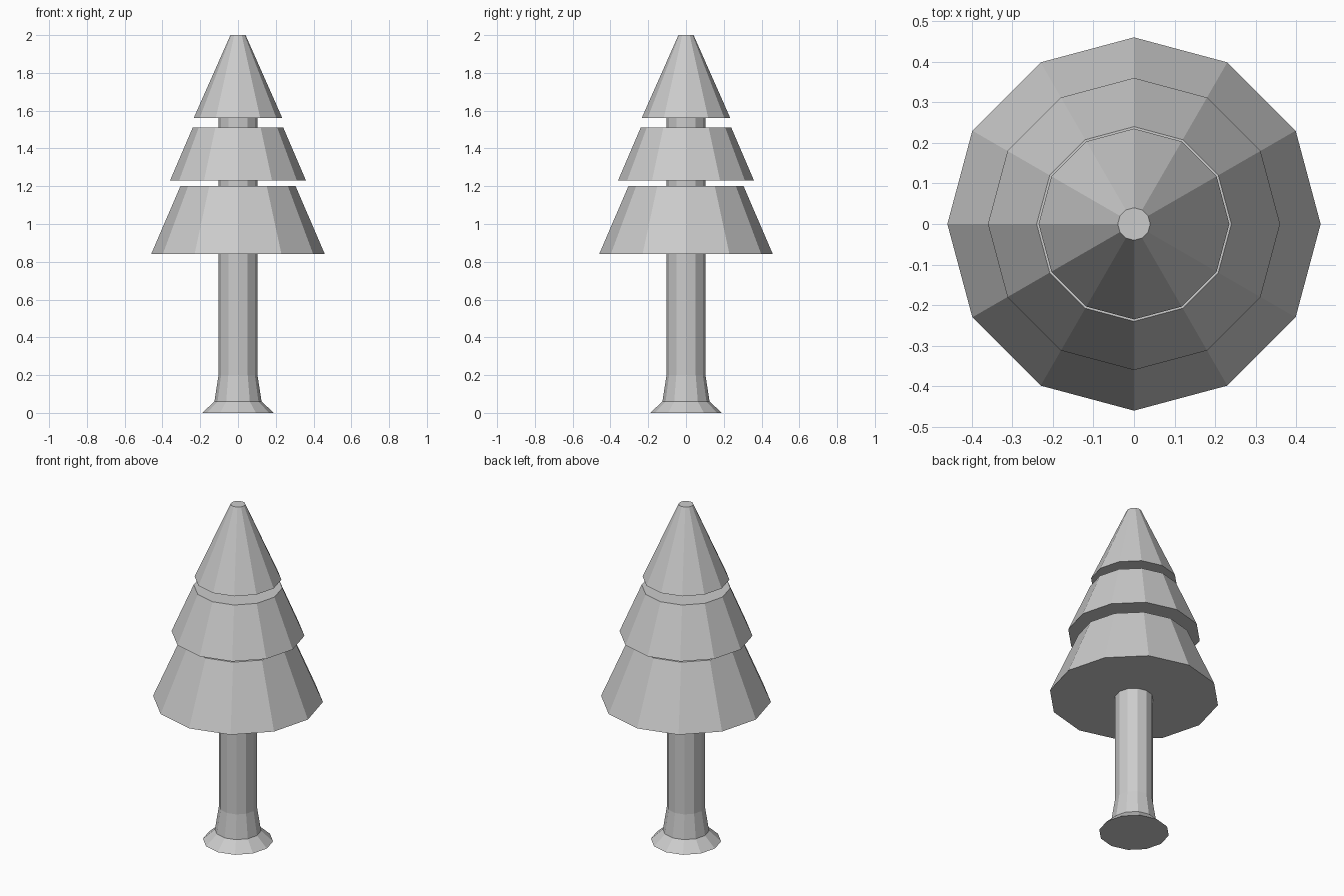
import bpy, bmesh
from math import cos, sin, pi

if "Cube" in bpy.data.objects:
    bpy.data.objects.remove(bpy.data.objects["Cube"])

SIDES = 12


def lathe(name, profile):
    """Closed flat-faced solid from (radius, z) rings."""
    bm = bmesh.new()
    rings = [[bm.verts.new((r * cos(2 * pi * i / SIDES), r * sin(2 * pi * i / SIDES), z))
              for i in range(SIDES)] for r, z in profile]
    for low, high in zip(rings, rings[1:]):
        for i in range(SIDES):
            j = (i + 1) % SIDES
            bm.faces.new((low[i], low[j], high[j], high[i]))
    bm.faces.new(rings[0][::-1])
    bm.faces.new(rings[-1])
    mesh = bpy.data.meshes.new(name)
    bm.to_mesh(mesh)
    bm.free()
    obj = bpy.data.objects.new(name, mesh)
    bpy.context.collection.objects.link(obj)
    return obj


# Trunk with flared root, running up inside the foliage
lathe("trunk", [(0.19, 0), (0.125, 0.06), (0.103, 0.2), (0.103, 1.6)])

# Three foliage tiers: bottom radius, bottom z, top radius, top z
for name, r0, z0, r1, z1 in [("lower_foliage", 0.46, 0.84, 0.305, 1.20),
                             ("middle_foliage", 0.36, 1.23, 0.24, 1.51),
                             ("upper_foliage", 0.235, 1.56, 0.04, 2.0)]:
    lathe(name, [(r0, z0), (r1, z1)])
